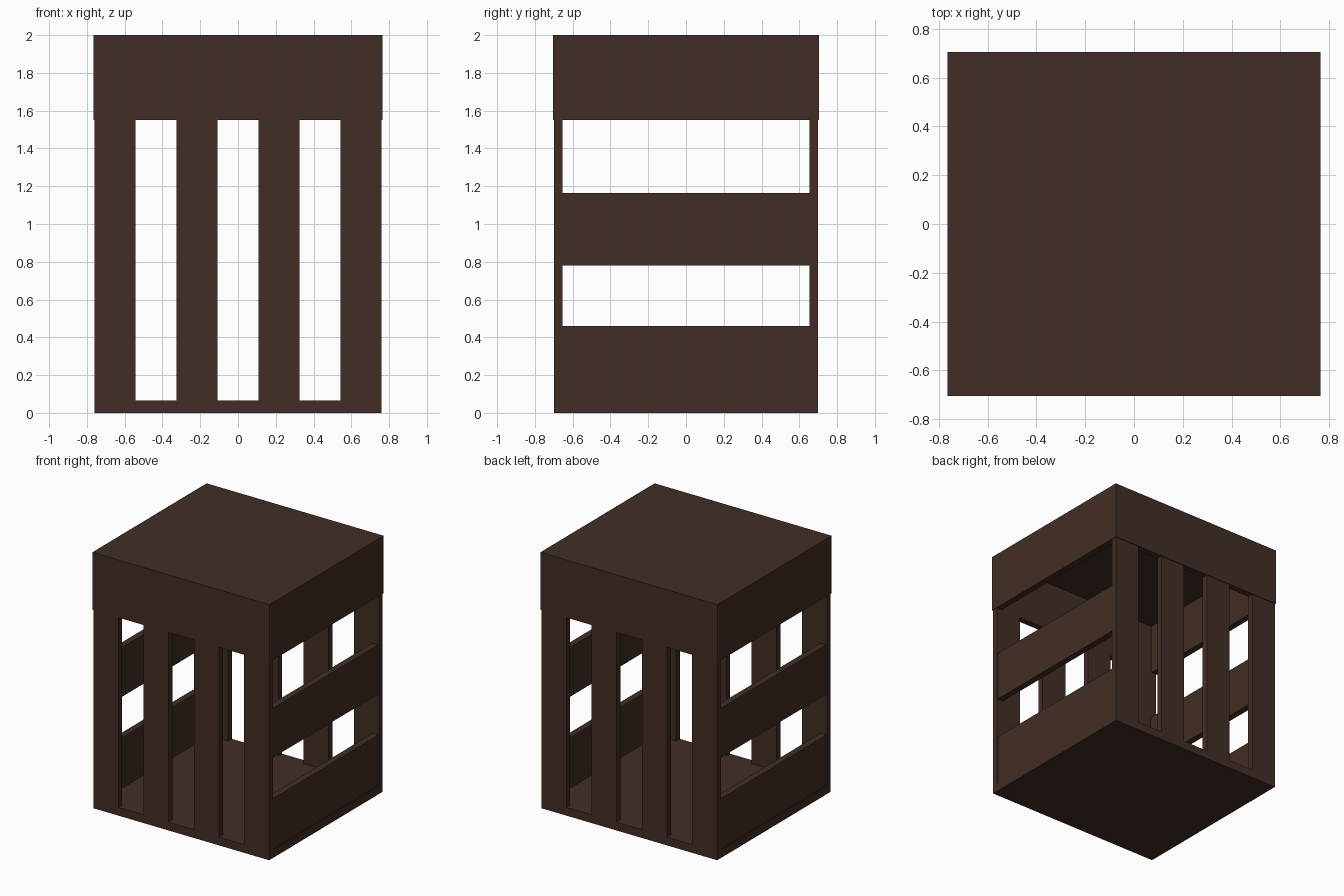
import bpy

if "Cube" in bpy.data.objects:
    bpy.data.objects.remove(bpy.data.objects["Cube"])

# single dark wood colour
wood = bpy.data.materials.new("dark_brown_wood")
wood.diffuse_color = (0.054, 0.027, 0.018, 1)
wood.use_nodes = True
wood.node_tree.nodes["Principled BSDF"].inputs["Base Color"].default_value = wood.diffuse_color


def box(name, x0, x1, y0, y1, z0, z1):
    bpy.ops.mesh.primitive_cube_add(
        size=1, location=((x0 + x1) / 2, (y0 + y1) / 2, (z0 + z1) / 2))
    ob = bpy.context.object
    ob.name = name
    ob.scale = (x1 - x0, y1 - y0, z1 - z0)
    bpy.ops.object.transform_apply(location=False, rotation=False, scale=True)
    ob.data.materials.append(wood)
    return ob


W, D = 0.76, 0.70      # half width and depth of the body
LW, LD = 0.765, 0.705  # half width and depth of the lid
T = 0.05               # board thickness
BASE, APRON, LID = 0.065, 1.55, 1.94

# floor and lid
box("floor", -W, W, -D, D, 0, BASE)
box("lid", -LW, LW, -LD, LD, LID, 2.0)

# upright slats on the front and back
for side, s in (("front", -1), ("back", 1)):
    y0, y1 = sorted((s * D, s * (D - T + 0.003)))
    for i in range(4):
        x = -W + i * 0.4345
        box(f"{side}_slat_{i + 1}", x, x + 0.2165, y0, y1, BASE, APRON)
    # apron board under the lid
    y0, y1 = sorted((s * LD, s * (LD - T)))
    box(f"{side}_apron", -LW, LW, y0, y1, APRON, LID)

# horizontal boards on the left and right
for side, s in (("left", -1), ("right", 1)):
    x0, x1 = sorted((s * (W - 0.005), s * (W - T - 0.005)))
    for name, z0, z1 in (("lower", BASE, 0.46), ("middle", 0.78, 1.165)):
        box(f"{side}_{name}_board", x0, x1, -D + T - 0.003, D - T + 0.003, z0, z1)
    x0, x1 = sorted((s * LW, s * (LW - T)))
    box(f"{side}_apron", x0, x1, -LD + T, LD - T, APRON, LID)
